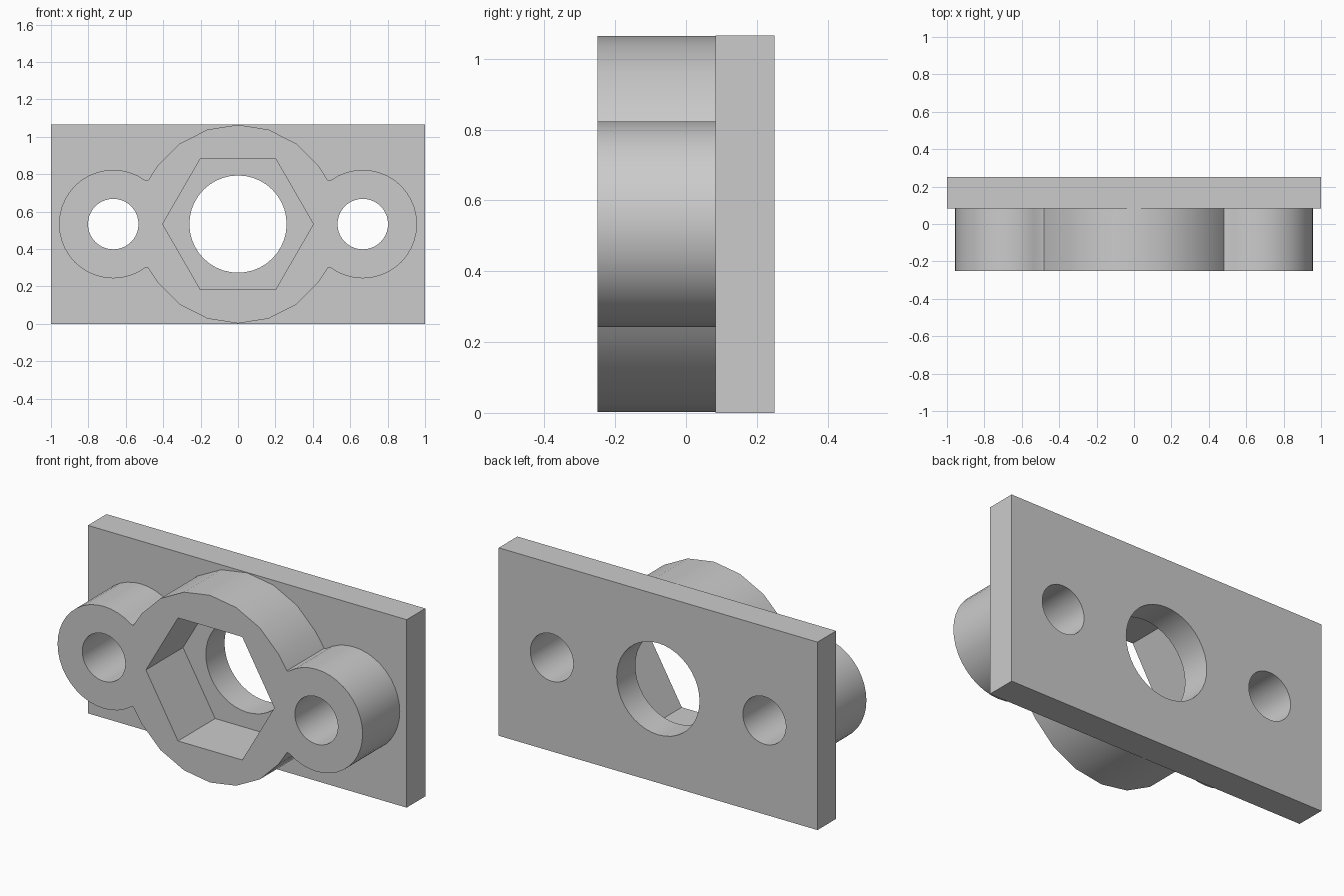
import bpy, bmesh, math

if "Cube" in bpy.data.objects:
    bpy.data.objects.remove(bpy.data.objects["Cube"])

ZC = 0.533            # height of the common axis line
FRONT, STEP, BACK = -0.25, 0.083, 0.25
SIDE_X = 0.667        # centres of the two mounting holes

grey = bpy.data.materials.new("plain grey")
grey.diffuse_color = (0.6, 0.6, 0.6, 1)
grey.use_nodes = True
grey.node_tree.nodes["Principled BSDF"].inputs["Base Color"].default_value = grey.diffuse_color


def arc(cx, radius, start, end, n):
    """Points on an arc in the xz plane, angles in degrees, both ends included."""
    return [(cx + radius * math.cos(math.radians(start + (end - start) * i / n)),
             ZC + radius * math.sin(math.radians(start + (end - start) * i / n)))
            for i in range(n + 1)]


def circle(cx, radius, n):
    return arc(cx, radius, 0, 360, n)[:-1]


def extrude_profile(name, loops, y0, y1, back_cap=True):
    """Solid with a holed profile; the first loop is the outline."""
    bm = bmesh.new()
    caps = ([], [])
    for pts in loops:
        rings = [[bm.verts.new((x, y, z)) for x, z in pts] for y in (y0, y1)]
        n = len(pts)
        for i in range(n):
            j = (i + 1) % n
            for ring, edges in zip(rings, caps):
                edges.append(bm.edges.new((ring[i], ring[j])))
            bm.faces.new((rings[0][i], rings[0][j], rings[1][j], rings[1][i]))
    for edges in caps:
        bmesh.ops.triangle_fill(bm, use_beauty=True, edges=edges, normal=(0, -1, 0))
    bmesh.ops.recalc_face_normals(bm, faces=bm.faces[:])
    if not back_cap:  # this side sits flush against the plate
        hidden = [f for f in bm.faces if all(v.co.y > y1 - 1e-4 for v in f.verts)]
        bmesh.ops.delete(bm, geom=hidden, context='FACES')
    mesh = bpy.data.meshes.new(name)
    bm.to_mesh(mesh)
    bm.free()
    mesh.materials.append(grey)
    obj = bpy.data.objects.new(name, mesh)
    bpy.context.collection.objects.link(obj)
    bpy.context.view_layer.objects.active = obj
    obj.select_set(True)
    bpy.ops.object.shade_smooth_by_angle(angle=math.radians(30))
    obj.select_set(False)


bolt_holes = [circle(s * SIDE_X, 0.135, 40) for s in (-1, 1)]

# Back plate with a round bore and two bolt holes
plate_outline = [(-1, 0), (1, 0), (1, 2 * ZC), (-1, 2 * ZC)]
extrude_profile("back_plate", [plate_outline, circle(0, 0.26, 40)] + bolt_holes,
                STEP, BACK)

# Raised housing: large ring merged with two round ears
notch_x, notch_z = 0.482, 0.232
housing_outline = (
    arc(SIDE_X, 0.29, -126, 126, 28) + [(notch_x, ZC + notch_z)]
    + arc(0, 0.531, 36, 144, 6) + [(-notch_x, ZC + notch_z)]
    + arc(-SIDE_X, 0.29, 54, 306, 28) + [(-notch_x, ZC - notch_z)]
    + arc(0, 0.531, 216, 324, 6) + [(notch_x, ZC - notch_z)])

# Hexagonal nut pocket runs through the housing down to the plate
extrude_profile("nut_housing", [housing_outline, circle(0, 0.403, 6)] + bolt_holes,
                FRONT, STEP, back_cap=False)
